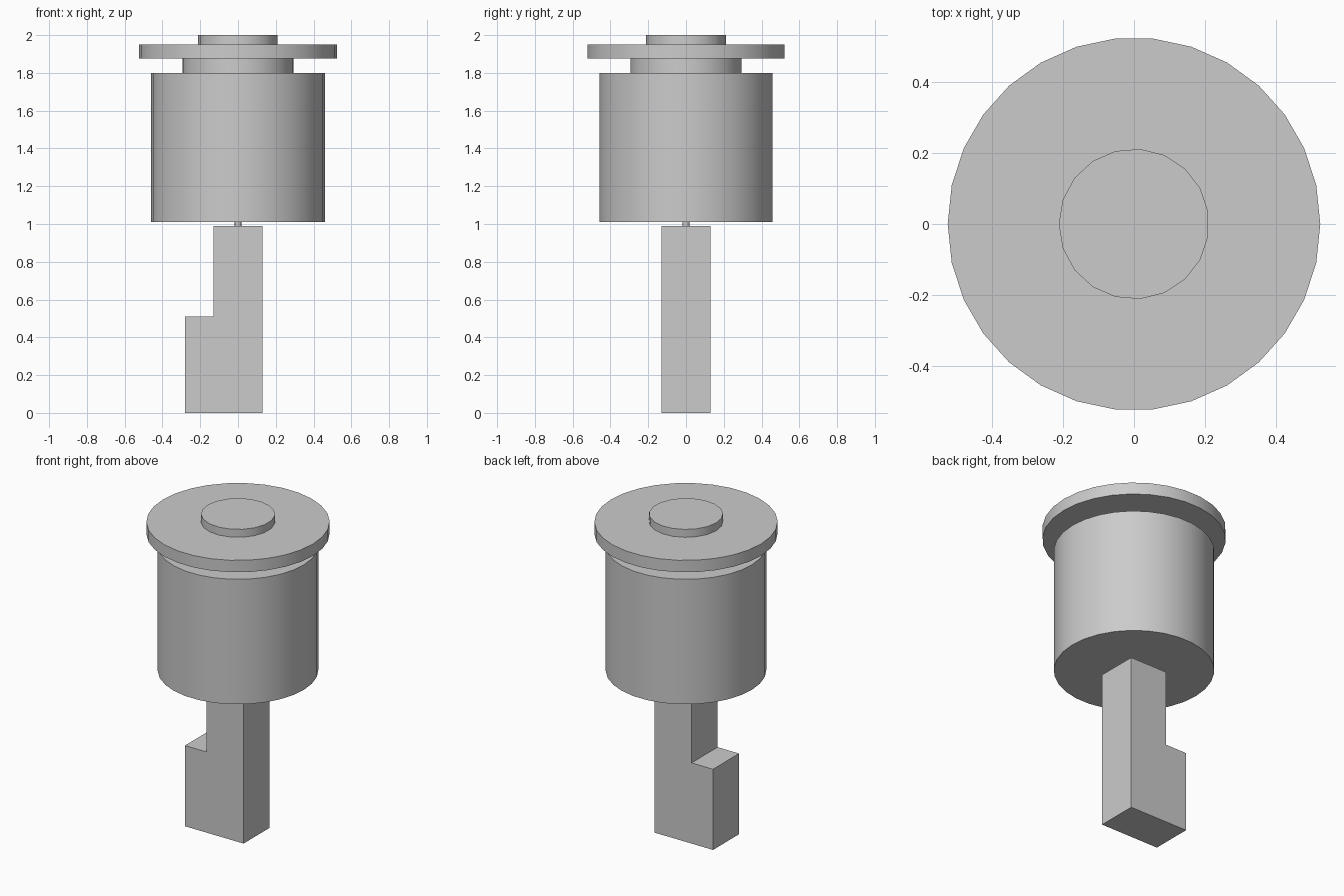
import bpy, bmesh, math
from mathutils import Matrix

if "Cube" in bpy.data.objects:
    bpy.data.objects.remove(bpy.data.objects["Cube"], do_unlink=True)

# One plain grey for every part
grey = bpy.data.materials.new("plain_grey")
grey.use_nodes = True
colour = (0.6, 0.6, 0.6, 1)
grey.diffuse_color = colour
grey.node_tree.nodes["Principled BSDF"].inputs["Base Color"].default_value = colour


def finish(name, bm):
    bmesh.ops.recalc_face_normals(bm, faces=bm.faces)
    mesh = bpy.data.meshes.new(name)
    bm.to_mesh(mesh)
    bm.free()
    mesh.materials.append(grey)
    obj = bpy.data.objects.new(name, mesh)
    bpy.context.collection.objects.link(obj)
    return obj


def disc(name, radius, bottom, top, sides):
    """Upright cylinder with a corner pointing to -x."""
    bm = bmesh.new()
    place = Matrix.Translation((0, 0, (bottom + top) / 2)) @ Matrix.Rotation(math.pi / 2, 4, "Z")
    bmesh.ops.create_cone(bm, cap_ends=True, segments=sides, radius1=radius,
                          radius2=radius, depth=top - bottom, matrix=place)
    # Turn so that the first corner lies at -x
    first = max(bm.verts, key=lambda v: (round(-v.co.x, 5), v.co.z)).co
    turn = math.pi - math.atan2(first.y, first.x)
    bmesh.ops.rotate(bm, verts=bm.verts, matrix=Matrix.Rotation(turn, 3, "Z"))
    return finish(name, bm)


def extruded_profile(name, outline, half_depth):
    """Outline in the xz plane, extruded along y."""
    bm = bmesh.new()
    face = bm.faces.new([bm.verts.new((x, -half_depth, z)) for x, z in outline])
    out = bmesh.ops.extrude_face_region(bm, geom=[face])
    moved = [g for g in out["geom"] if isinstance(g, bmesh.types.BMVert)]
    bmesh.ops.translate(bm, verts=moved, vec=(0, 2 * half_depth, 0))
    return finish(name, bm)


# Stepped key blade at the bottom
extruded_profile("key_blade", [(-0.28, 0), (0.13, 0), (0.13, 0.99),
                               (-0.13, 0.99), (-0.13, 0.51), (-0.28, 0.51)], 0.13)

# Stacked round parts
parts = [
    disc("connecting_pin", 0.018, 0.99, 1.01, 12),
    disc("main_body", 0.46, 1.01, 1.80, 30),
    disc("neck", 0.295, 1.80, 1.875, 30),
    disc("flange", 0.525, 1.875, 1.95, 30),
    disc("top_button", 0.212, 1.95, 2.0, 19),
]

# Smooth round walls with crisp rims
bpy.ops.object.select_all(action="DESELECT")
for part in parts:
    part.select_set(True)
bpy.context.view_layer.objects.active = parts[0]
bpy.ops.object.shade_smooth_by_angle(angle=math.radians(30))
